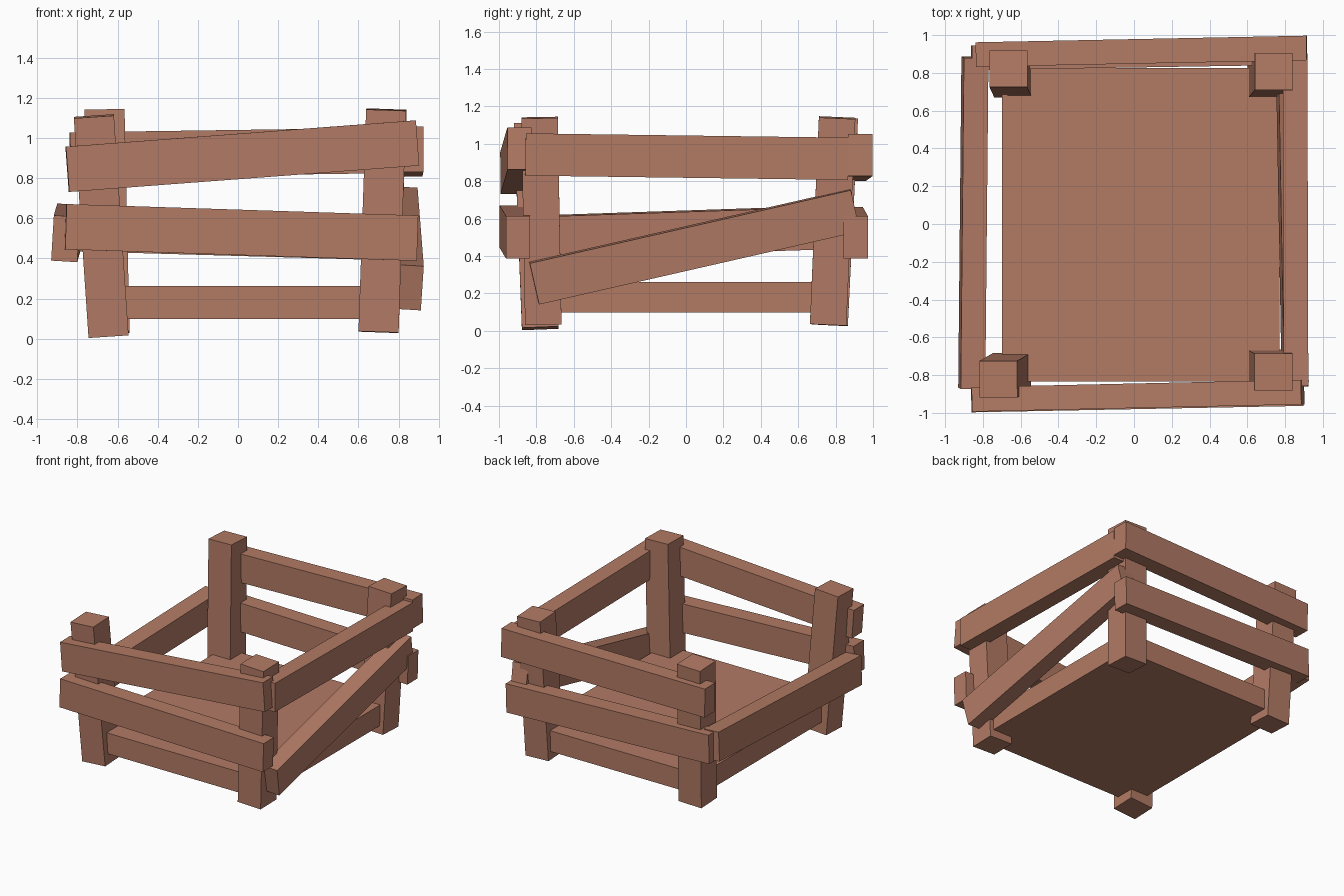
import bpy, bmesh
from mathutils import Vector, Matrix

if "Cube" in bpy.data.objects:
    bpy.data.objects.remove(bpy.data.objects["Cube"])

wood = bpy.data.materials.new("reddish brown wood")
wood.diffuse_color = (0.45, 0.197, 0.13, 1)
wood.use_nodes = True
wood.node_tree.nodes["Principled BSDF"].inputs["Base Color"].default_value = wood.diffuse_color


def beam(name, start, end, width, height, up):
    """Box running from start to end; height is measured towards 'up'."""
    a, b = Vector(start), Vector(end)
    d = (b - a).normalized()
    side = Vector(up).cross(d).normalized()
    top = d.cross(side)
    rot = Matrix((d, side, top)).transposed().to_4x4()
    size = Matrix.Diagonal(((b - a).length, width, height, 1))
    bm = bmesh.new()
    bmesh.ops.create_cube(bm, size=1, matrix=Matrix.Translation((a + b) / 2) @ rot @ size)
    mesh = bpy.data.meshes.new(name)
    bm.to_mesh(mesh)
    bm.free()
    mesh.materials.append(wood)
    obj = bpy.data.objects.new(name, mesh)
    bpy.context.collection.objects.link(obj)


# Floor slab
beam("floor", (-0.70, -0.005, 0.18), (0.77, -0.005, 0.18), 1.66, 0.163, (0, 0, 1))

# Leaning corner posts: bottom centre, top centre
posts = {
    "front_left_post": ((-0.645, -0.78, 0.014), (-0.718, -0.822, 1.108)),
    "front_right_post": ((0.70, -0.763, 0.036), (0.738, -0.783, 1.14)),
    "back_left_post": ((-0.64, 0.768, 0.032), (-0.665, 0.822, 1.138)),
    "back_right_post": ((0.70, 0.76, 0.036), (0.74, 0.808, 1.14)),
}
for name, (lo, hi) in posts.items():
    beam(name, lo, hi, 0.2, 0.195, (0, 1, 0))

# Crooked side planks: end centres and upward direction (small roll)
planks = {
    "front_upper_plank": ((-0.85, -0.928, 0.844), (0.893, -0.89, 0.975), (0, 0, 1)),
    "front_lower_plank": ((-0.858, -0.932, 0.558), (0.893, -0.898, 0.501), (0, 0, 1)),
    "back_upper_plank": ((-0.836, 0.897, 0.915), (0.915, 0.932, 0.94), (0, 0, 1)),
    "back_lower_plank": ((-0.86, 0.88, 0.55), (0.89, 0.908, 0.5), (0, 0, 1)),
    "right_upper_plank": ((0.858, -0.858, 0.943), (0.853, 0.868, 0.92), (0, 0, 1)),
    "right_lower_plank": ((0.853, -0.812, 0.255), (0.822, 0.904, 0.646), (0.06, 0, 1)),
    "left_lower_plank": ((-0.859, -0.87, 0.498), (-0.842, 0.883, 0.557), (0.06, 0, 1)),
}
for name, (a, b, up) in planks.items():
    beam(name, a, b, 0.13, 0.226, up)
